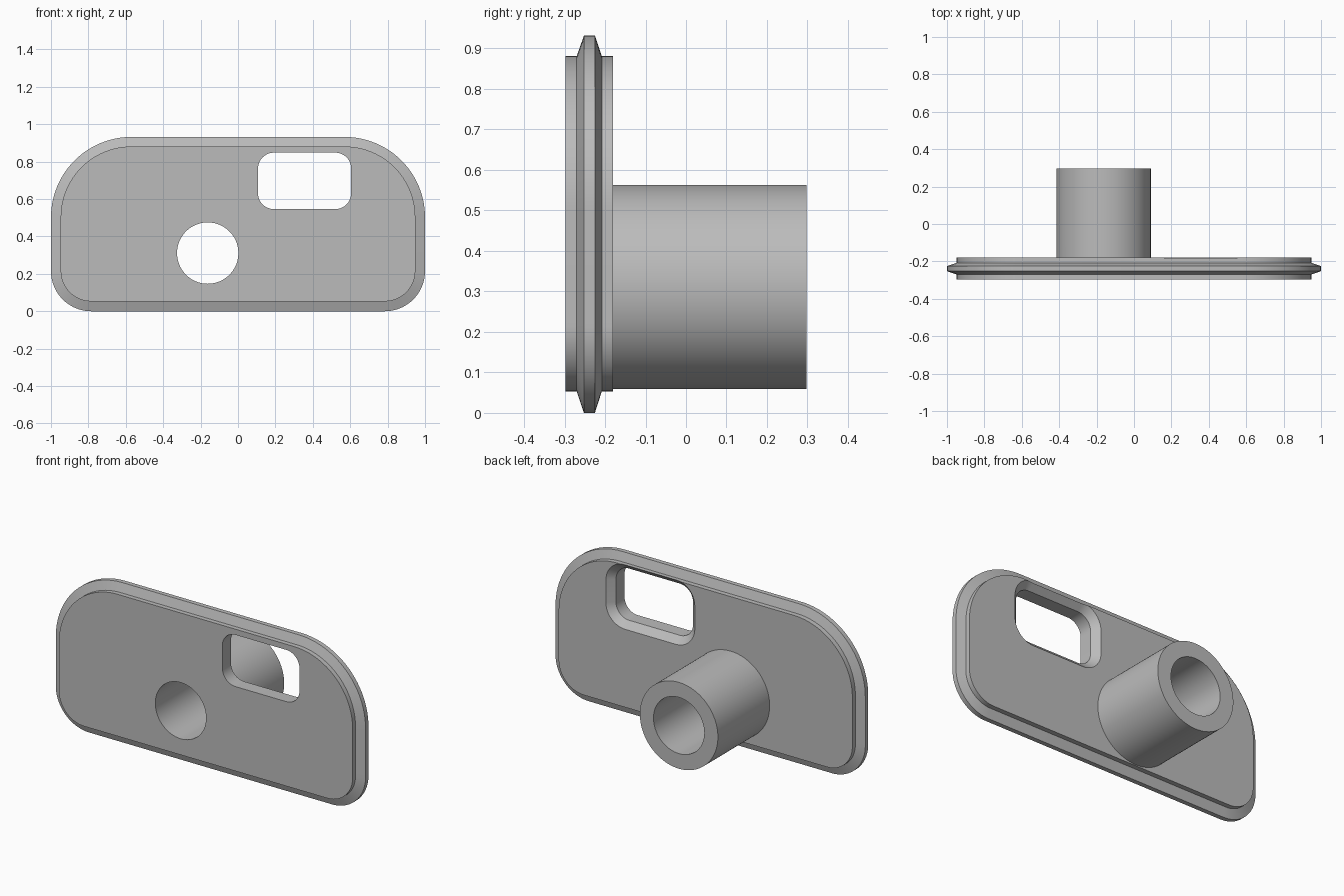
import bpy, bmesh, math

default = bpy.data.objects.get("Cube")
if default:
    bpy.data.objects.remove(default, do_unlink=True)

grey = bpy.data.materials.new("plain grey")
grey.use_nodes = True
colour = (0.5, 0.5, 0.5, 1)
grey.diffuse_color = colour
grey.node_tree.nodes["Principled BSDF"].inputs["Base Color"].default_value = colour


def outline(x0, x1, z0, z1, r_bottom, r_top, steps=24):
    """Rounded rectangle in the xz plane."""
    corners = [(x1 - r_bottom, z0 + r_bottom, r_bottom, -90),
               (x1 - r_top, z1 - r_top, r_top, 0),
               (x0 + r_top, z1 - r_top, r_top, 90),
               (x0 + r_bottom, z0 + r_bottom, r_bottom, 180)]
    points = []
    for cx, cz, r, start in corners:
        for i in range(steps + 1):
            a = math.radians(start + 90 * i / steps)
            points.append((cx + r * math.cos(a), cz + r * math.sin(a)))
    return points


def circle(cx, cz, r, steps=96):
    return [(cx + r * math.cos(math.tau * i / steps),
             cz + r * math.sin(math.tau * i / steps)) for i in range(steps)]


def loft(name, sections):
    """Closed solid through (y, outline) sections."""
    bm = bmesh.new()
    rings = [[bm.verts.new((x, y, z)) for x, z in pts] for y, pts in sections]
    for a, b in zip(rings, rings[1:]):
        for i in range(len(a)):
            j = (i + 1) % len(a)
            bm.faces.new((a[i], a[j], b[j], b[i]))
    bm.faces.new(rings[0])
    bm.faces.new(rings[-1])
    bmesh.ops.recalc_face_normals(bm, faces=bm.faces)
    mesh = bpy.data.meshes.new(name)
    bm.to_mesh(mesh)
    bm.free()
    mesh.materials.append(grey)
    obj = bpy.data.objects.new(name, mesh)
    bpy.context.collection.objects.link(obj)
    return obj


def combine(target, other, operation):
    """Apply a boolean and drop the helper."""
    mod = target.modifiers.new(operation.title(), 'BOOLEAN')
    mod.object, mod.operation, mod.solver = other, operation, 'EXACT'
    bpy.context.view_layer.objects.active = target
    bpy.ops.object.modifier_apply(modifier=mod.name)
    bpy.data.objects.remove(other, do_unlink=True)


FRONT, BACK, TUBE_END = -0.297, -0.18, 0.297

# Plate with a raised, bevelled rim around its edge
rim = outline(-1, 1, 0, 0.932, 0.215, 0.43)
core = outline(-0.948, 0.948, 0.053, 0.881, 0.163, 0.378)
plate = loft("plate", [(FRONT, core), (-0.27, core), (-0.252, rim),
                       (-0.225, rim), (-0.208, core), (BACK, core)])

# Tube standing out of the back
tube = loft("tube", [(-0.24, circle(-0.162, 0.311, 0.252)),
                     (TUBE_END, circle(-0.162, 0.311, 0.252))])
combine(plate, tube, 'UNION')

# Bore through tube and plate
bore = loft("bore_cutter", [(-0.4, circle(-0.162, 0.311, 0.164)),
                            (0.4, circle(-0.162, 0.311, 0.164))])
combine(plate, bore, 'DIFFERENCE')


# Window, chamfered on the back
def window(grow):
    return outline(0.107 - grow, 0.605 + grow, 0.546 - grow, 0.848 + grow,
                   0.085 + grow, 0.085 + grow, 12)


chamfer = 0.038
cutter = loft("window_cutter", [(-0.4, window(0)), (BACK - chamfer, window(0)),
                                (BACK + 0.01, window(chamfer + 0.01))])
combine(plate, cutter, 'DIFFERENCE')

# Smooth rounds, crisp edges
plate.name = "plate_with_tube"
bpy.ops.object.select_all(action='DESELECT')
plate.select_set(True)
bpy.context.view_layer.objects.active = plate
bpy.ops.object.shade_smooth_by_angle(angle=math.radians(20))
